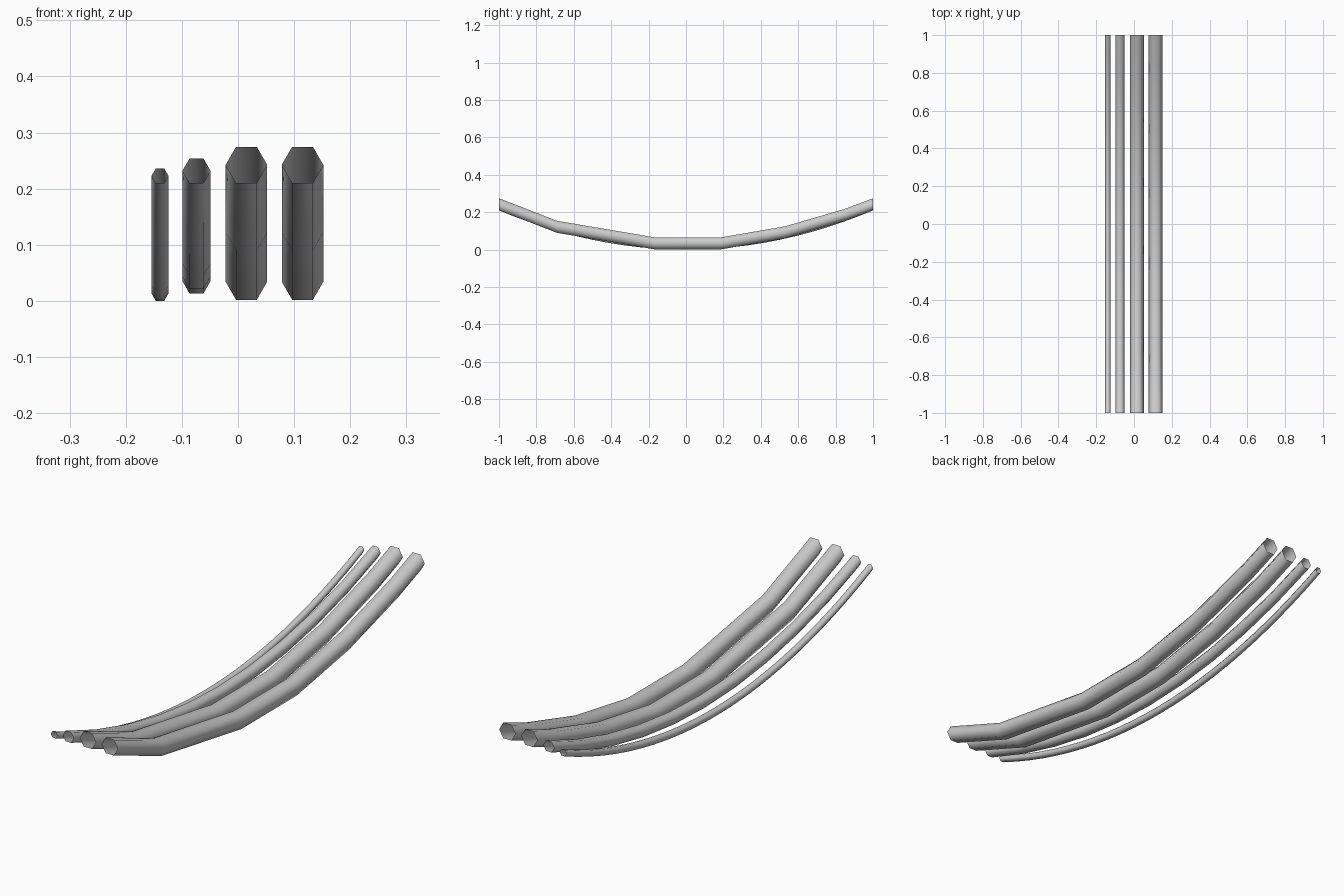
import bpy
import bmesh
import math

cube = bpy.data.objects.get("Cube")
if cube:
    bpy.data.objects.remove(cube, do_unlink=True)

# Single plain grey for every tube
grey = bpy.data.materials.new("light_grey")
grey.use_nodes = True
colour = (0.6, 0.6, 0.6, 1)
grey.diffuse_color = colour
grey.node_tree.nodes["Principled BSDF"].inputs["Base Color"].default_value = colour


def arc(low, high, segments):
    """Evenly divided parabolic sag from end to end."""
    ys = [2 * i / segments - 1 for i in range(segments + 1)]
    return [(y, low + (high - low) * y * y) for y in ys]


def tube(name, x, radius, path):
    """Open six-sided tube swept along the y-z path with upright sections."""
    bm = bmesh.new()
    rings = []
    for y, z in path:
        angles = [math.tau * k / 6 for k in range(6)]
        rings.append([bm.verts.new((x + radius * math.cos(a), y, z + radius * math.sin(a)))
                      for a in angles])
    for a, b in zip(rings, rings[1:]):
        for k in range(6):
            n = (k + 1) % 6
            bm.faces.new((a[k], b[k], b[n], a[n]))
    for face in bm.faces:
        face.smooth = True
        # Point each face away from the tube's centre line
        face.normal_update()
        centre = sum(z for z in (v.co.z for v in face.verts)) / 4
        mid = face.calc_center_median()
        ring_z = [sum(v.co.z for v in r) / 6 for r in rings if any(v in r for v in face.verts)]
        outward = (mid.x - x) * face.normal.x + (centre - sum(ring_z) / 2) * face.normal.z
        if outward < 0:
            face.normal_flip()
    mesh = bpy.data.meshes.new(name)
    bm.to_mesh(mesh)
    bm.free()
    mesh.materials.append(grey)
    obj = bpy.data.objects.new(name, mesh)
    bpy.context.collection.objects.link(obj)


# Two thick tubes share one coarse, uneven path
coarse = [(-1, 0.2425), (-0.69, 0.122), (-0.17, 0.034), (0.19, 0.034),
          (0.53, 0.0925), (0.85, 0.186), (1, 0.2425)]
tube("thick_tube_outer", 0.115, 0.037, coarse)
tube("thick_tube_inner", 0.015, 0.037, coarse)

# Medium and thin tubes bend more finely
tube("medium_tube", -0.074, 0.025, arc(0.035, 0.232, 10))
tube("thin_tube", -0.139, 0.015, arc(0.013, 0.223, 24))
